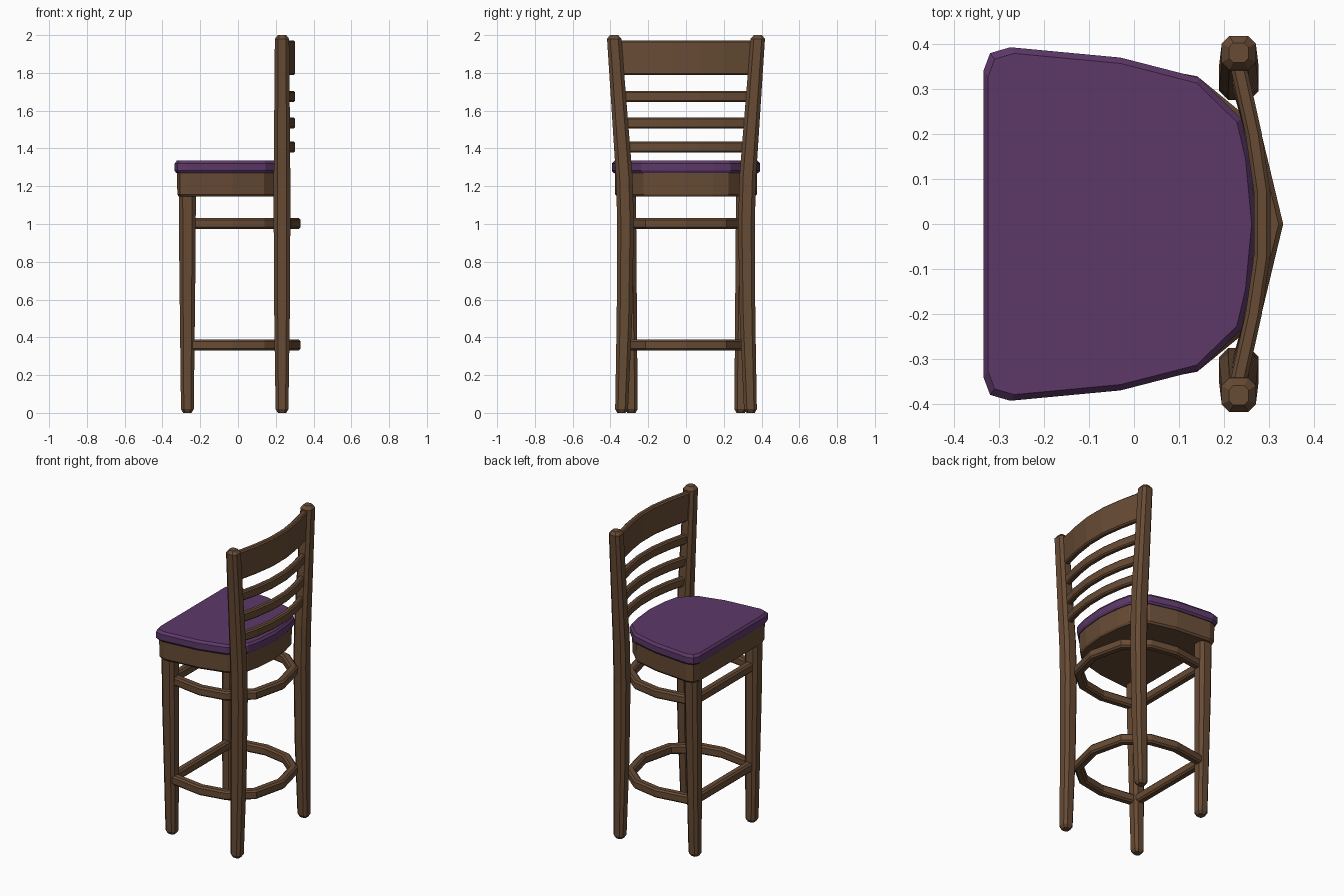
import bpy, bmesh
from mathutils import Vector

if "Cube" in bpy.data.objects:
    bpy.data.objects.remove(bpy.data.objects["Cube"])


def material(name, rgb):
    m = bpy.data.materials.new(name)
    m.diffuse_color = (*rgb, 1)
    m.use_nodes = True
    m.node_tree.nodes["Principled BSDF"].inputs["Base Color"].default_value = m.diffuse_color
    return m


WOOD = material("wood", (0.135, 0.07, 0.035))
FABRIC = material("purple_fabric", (0.11, 0.04, 0.14))


def loft(name, rings, mat):
    """Skin a list of equal-length point rings and cap both ends."""
    bm = bmesh.new()
    vs = [[bm.verts.new(p) for p in r] for r in rings]
    n = len(vs[0])
    for a, b in zip(vs, vs[1:]):
        for i in range(n):
            j = (i + 1) % n
            bm.faces.new((a[i], a[j], b[j], b[i]))
    bm.faces.new(vs[0][::-1])
    bm.faces.new(vs[-1])
    bmesh.ops.recalc_face_normals(bm, faces=bm.faces)
    me = bpy.data.meshes.new(name)
    bm.to_mesh(me)
    bm.free()
    me.materials.append(mat)
    ob = bpy.data.objects.new(name, me)
    bpy.context.collection.objects.link(ob)
    return ob


def octagon(w, h, c):
    """Chamfered rectangle section with half sizes w, h and chamfer c."""
    return [(w, h - c), (w - c, h), (c - w, h), (-w, h - c),
            (-w, c - h), (c - w, -h), (w - c, -h), (w, c - h)]


def leg(name, x, stations, side):
    """Stations are (z, y, half width)."""
    rings = [[(x + u, side * y + v, z) for u, v in octagon(r, r, r * 0.45)]
             for z, y, r in stations]
    return loft(name, rings, WOOD)


def bar(name, path, z, w, h, c):
    """Sweep a section along a horizontal path."""
    pts = [Vector(p) for p in path]
    rings = []
    for i, p in enumerate(pts):
        d1 = (p - pts[max(i - 1, 0)]).normalized()
        d2 = (pts[min(i + 1, len(pts) - 1)] - p).normalized()
        t = (d1 + d2).normalized()
        s = 1 / max(t.dot(d2 if d2.length else d1), 0.5)
        n = Vector((t.y, -t.x)) * s
        rings.append([(p.x + n.x * u, p.y + n.y * u, z + v)
                      for u, v in octagon(w, h, c)])
    return loft(name, rings, WOOD)


def mirrored(half):
    """Complete a path given from y > 0 to the centre line."""
    return half + [(x, -y) for x, y in reversed(half) if y > 0]


# Legs and back posts
for side, tag in ((1, "left"), (-1, "right")):
    leg("back_post_" + tag, 0.233,
        [(0, 0.342, 0.022), (0.02, 0.341, 0.034), (0.5, 0.326, 0.041),
         (1.0, 0.32, 0.044), (1.25, 0.327, 0.044), (1.98, 0.38, 0.038),
         (2.0, 0.381, 0.022)], side)
    leg("front_leg_" + tag, -0.268,
        [(0, 0.289, 0.022), (0.02, 0.29, 0.034), (0.8, 0.305, 0.043),
         (1.17, 0.31, 0.045)], side)

# Seat cushion and apron share one outline
outline = mirrored([(-0.335, 0.34), (-0.32, 0.38), (-0.275, 0.393),
                    (-0.03, 0.37), (0.145, 0.325), (0.238, 0.235),
                    (0.258, 0.15), (0.272, 0)])


def slab(name, layers, mat):
    return loft(name, [[(-0.03 + (x + 0.03) * s, y * s, z) for x, y in outline]
                       for z, s in layers], mat)


slab("seat_cushion", [(1.27, 0.975), (1.282, 1), (1.32, 1), (1.335, 0.965)], FABRIC)
slab("seat_apron", [(1.145, 0.93), (1.157, 0.955), (1.272, 0.96)], WOOD)

# Curved stretchers with a straight front bar, at two heights
hoop = mirrored([(-0.262, 0.30), (-0.03, 0.335), (0.13, 0.305),
                 (0.258, 0.2), (0.306, 0)])
for z, tag in ((1.003, "upper"), (0.36, "lower")):
    bar("stretcher_hoop_" + tag, hoop, z, 0.025, 0.029, 0.01)
    bar("front_stretcher_" + tag, [(-0.265, -0.3), (-0.265, 0.3)],
        z, 0.025, 0.029, 0.01)

# Curved back slats and top rail
for name, z, h, end in (("slat_low", 1.408, 0.029, 0.335),
                        ("slat_middle", 1.535, 0.03, 0.345),
                        ("slat_high", 1.675, 0.03, 0.355),
                        ("top_rail", 1.88, 0.092, 0.37)):
    curve = mirrored([(0.228, end), (0.266, 0.2), (0.285, 0.07)])
    bar(name, curve, z, 0.018, h, 0.008)
